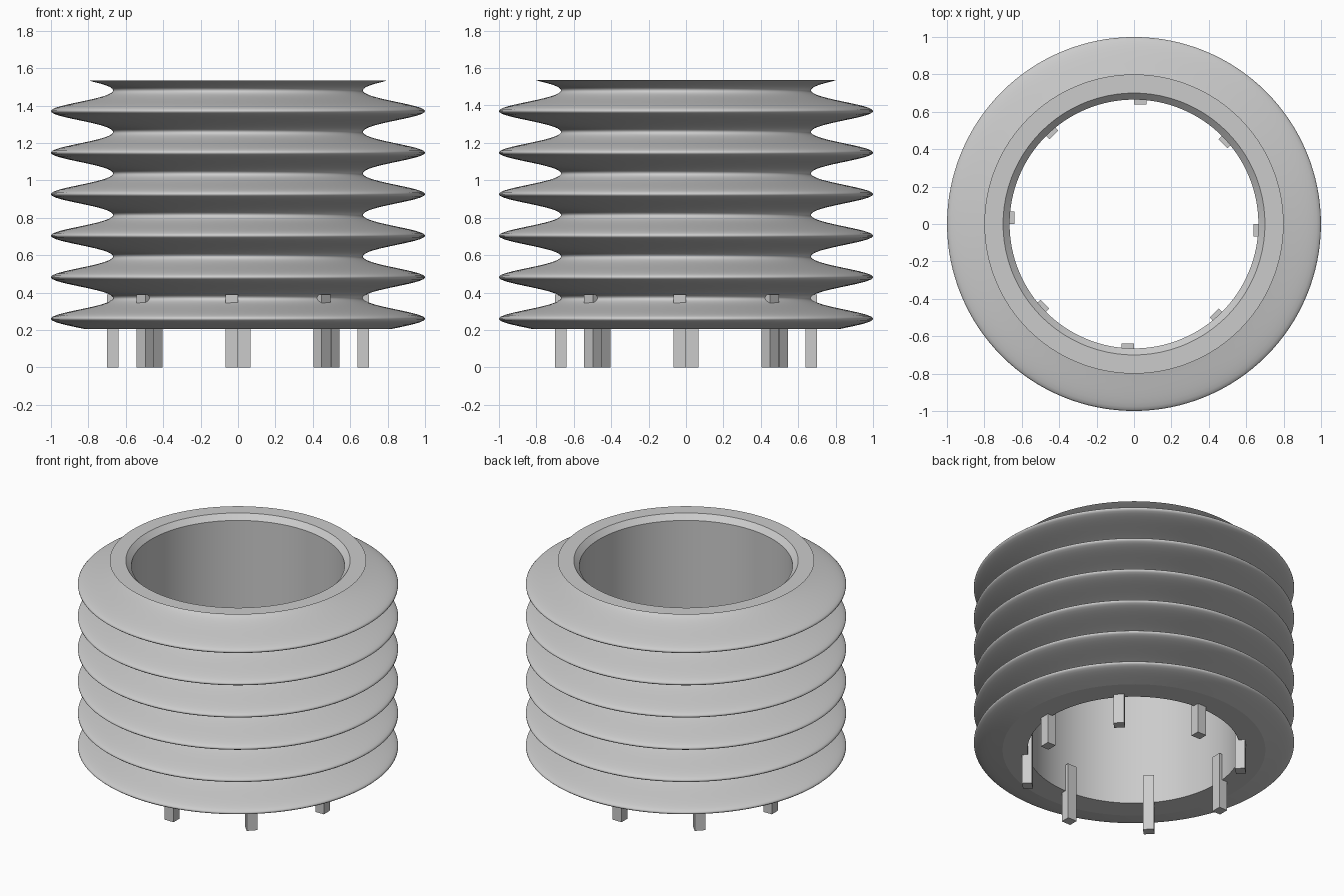
import bpy, bmesh
from math import pi, sin, cos
from mathutils import Matrix, Vector

cube = bpy.data.objects.get("Cube")
if cube:
    bpy.data.objects.remove(cube, do_unlink=True)

# One light grey for everything
grey = bpy.data.materials.new("light_grey")
grey.use_nodes = True
grey.diffuse_color = (0.6, 0.6, 0.6, 1)
grey.node_tree.nodes["Principled BSDF"].inputs["Base Color"].default_value = grey.diffuse_color


def finish(name, bm):
    mesh = bpy.data.meshes.new(name)
    bmesh.ops.recalc_face_normals(bm, faces=bm.faces)
    bm.to_mesh(mesh)
    bm.free()
    mesh.materials.append(grey)
    obj = bpy.data.objects.new(name, mesh)
    bpy.context.collection.objects.link(obj)
    return obj


# Bellows dimensions
BOTTOM, TOP = 0.205, 1.535
PITCH, FIRST_PEAK = 0.222, 0.26
TROUGH_R, PEAK_R, BORE_R = 0.668, 1.0, 0.665
SEGMENTS, STEPS = 128, 180


def fold_radius(z):
    """Radius of the pleated outer wall, with tips a little sharper than troughs."""
    phase = 2 * pi * (z - FIRST_PEAK) / PITCH
    t = (1 + cos(phase)) / 2 - 0.05 * sin(phase) ** 2
    return TROUGH_R + (PEAK_R - TROUGH_R) * t


# Closed lathe profile: pleats upward, flat rim, chamfer, straight bore
profile = []
for i in range(STEPS + 1):
    z = BOTTOM + (TOP - BOTTOM) * i / STEPS
    profile.append((fold_radius(z), z))
profile[-1] = (0.80, TOP)
corners = [(0.70, TOP), (BORE_R, TOP - 0.035), (BORE_R, BOTTOM)]
sharp_rings = {0} | set(range(STEPS, STEPS + 1 + len(corners)))
profile += corners

bm = bmesh.new()
rings = []
for r, z in profile:
    rings.append([bm.verts.new((r * cos(2 * pi * s / SEGMENTS), r * sin(2 * pi * s / SEGMENTS), z))
                  for s in range(SEGMENTS)])
for k, ring in enumerate(rings):
    above = rings[(k + 1) % len(rings)]
    for s in range(SEGMENTS):
        n = (s + 1) % SEGMENTS
        bm.faces.new((ring[s], ring[n], above[n], above[s])).smooth = True
for k in sharp_rings:
    for s in range(SEGMENTS):
        bm.edges.get((rings[k][s], rings[k][(s + 1) % SEGMENTS])).smooth = False
finish("bellows", bm)

# Eight mounting tabs around the bore, each set to one side of its radius
LEG_W, LEG_D, LEG_H = 0.068, 0.062, 0.39
for i in range(8):
    bm = bmesh.new()
    place = (Matrix.Rotation(i * pi / 4, 4, "Z")
             @ Matrix.Translation(Vector((-LEG_W / 2, -0.67, LEG_H / 2)))
             @ Matrix.Diagonal((LEG_W, LEG_D, LEG_H, 1)))
    bmesh.ops.create_cube(bm, size=1, matrix=place)
    finish(f"mounting_leg_{i + 1}", bm)
